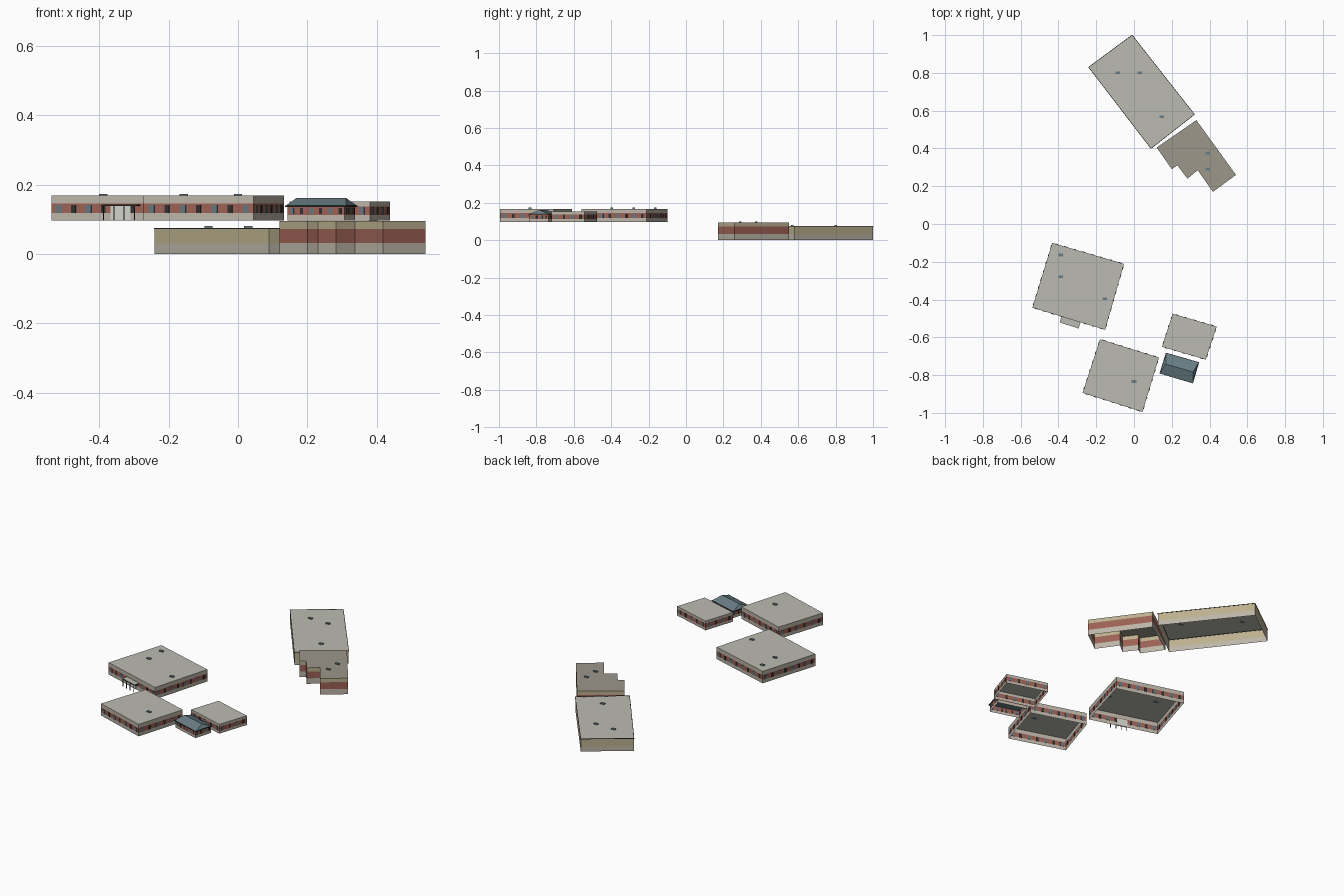
import bpy, bmesh, math
from mathutils import Vector, Matrix

cube = bpy.data.objects.get("Cube")
if cube:
    bpy.data.objects.remove(cube, do_unlink=True)


def mat(name, r, g, b):
    m = bpy.data.materials.new(name)
    m.use_nodes = True
    m.diffuse_color = (r, g, b, 1)
    m.node_tree.nodes["Principled BSDF"].inputs["Base Color"].default_value = (r, g, b, 1)
    return m


STONE = mat("pale stone", 0.50, 0.46, 0.39)
BRICK = mat("red brick", 0.33, 0.12, 0.09)
TAN = mat("tan wall", 0.50, 0.43, 0.27)
ROOF = mat("grey roof", 0.50, 0.50, 0.45)
BROWN = mat("brown roof", 0.34, 0.31, 0.26)
SLATE = mat("slate blue", 0.14, 0.21, 0.23)
GLASS = mat("window glass", 0.13, 0.18, 0.20)
DARK = mat("dark trim", 0.03, 0.03, 0.03)
WHITE = mat("white entrance", 0.65, 0.65, 0.60)


def finish(name, bm, mats):
    me = bpy.data.meshes.new(name)
    bm.to_mesh(me)
    bm.free()
    for m in mats:
        me.materials.append(m)
    ob = bpy.data.objects.new(name, me)
    bpy.context.collection.objects.link(ob)
    return ob


def add_box(bm, centre, size, angle=0.0, index=0):
    m = (Matrix.Translation(centre) @ Matrix.Rotation(angle, 4, 'Z')
         @ Matrix.Diagonal((*size, 1)))
    verts = bmesh.ops.create_cube(bm, size=1, matrix=m)["verts"]
    for f in {f for v in verts for f in v.link_faces}:
        f.material_index = index


def building(name, corners, levels, bands, roof=None):
    """Banded walls around a counter-clockwise outline, open below."""
    bm = bmesh.new()
    rings = [[bm.verts.new((x, y, z)) for x, y in corners] for z in levels]
    n = len(corners)
    for k in range(len(bands)):
        for i in range(n):
            j = (i + 1) % n
            f = bm.faces.new((rings[k][i], rings[k][j], rings[k + 1][j], rings[k + 1][i]))
            f.material_index = k
    if roof:
        bm.faces.new(rings[-1]).material_index = len(bands)
    return finish(name, bm, bands + ([roof] if roof else []))


def edges(corners):
    for i, a in enumerate(corners):
        a, b = Vector(a), Vector(corners[(i + 1) % len(corners)])
        d = b - a
        yield a, b, d, math.atan2(d.y, d.x)


def windows(name, corners, spacing, width, z0, z1):
    """Evenly spaced panes on every wall, every second one a dark narrow one."""
    bm = bmesh.new()
    for a, b, d, ang in edges(corners):
        count = max(1, round(d.length / spacing))
        for k in range(count):
            p = a + d * (k + 0.5) / count
            w = width * (0.75 if k % 2 else 1)
            add_box(bm, (p.x, p.y, (z0 + z1) / 2), (w, 0.004, z1 - z0), ang, k % 2)
    finish(name, bm, [GLASS, DARK])


def trim(name, corners, z, height, material):
    bm = bmesh.new()
    for a, b, d, ang in edges(corners):
        p = (a + b) / 2
        add_box(bm, (p.x, p.y, z), (d.length + 0.003, 0.003, height), ang)
    finish(name, bm, [material])


def vents(name, places, z):
    bm = bmesh.new()
    for x, y in places:
        add_box(bm, (x, y, z + 0.002), (0.024, 0.014, 0.007))
    finish(name, bm, [SLATE])


# Long hall at the back
hall = [(-0.01, 1.0), (-0.24, 0.83), (0.09, 0.40), (0.32, 0.58)]
building("long_hall", hall, [0, 0.03, 0.075], [STONE, TAN], ROOF)
trim("long_hall_eave", hall, 0.074, 0.003, DARK)
vents("long_hall_vents", [(-0.085, 0.80), (0.03, 0.80), (0.148, 0.568)], 0.075)

# Stepped annex beside it
annex = [(0.33, 0.55), (0.12, 0.405), (0.20, 0.29), (0.23, 0.31),
         (0.283, 0.24), (0.337, 0.285), (0.418, 0.17), (0.54, 0.26)]
building("stepped_annex", annex, [0, 0.032, 0.072, 0.095], [STONE, BRICK, TAN], BROWN)
vents("annex_vents", [(0.39, 0.375), (0.39, 0.29)], 0.095)

# Raised brick blocks at the front
BASE = 0.097
west = [(-0.433, -0.10), (-0.538, -0.443), (-0.153, -0.56), (-0.053, -0.211)]
south = [(-0.18, -0.61), (-0.272, -0.894), (0.045, -0.995), (0.132, -0.707)]
for label, plan, spots in (
        ("west_block", west, [(-0.388, -0.164), (-0.388, -0.28), (-0.156, -0.396)]),
        ("south_block", south, [(0, -0.834)])):
    building(label, plan, [BASE, 0.118, 0.145, 0.168], [STONE, BRICK, STONE], ROOF)
    windows(label + "_windows", plan, 0.047, 0.018, 0.118, 0.141)
    vents(label + "_vents", spots, 0.168)

east = [(0.205, -0.475), (0.148, -0.65), (0.38, -0.718), (0.438, -0.543)]
building("east_block", east, [BASE, 0.112, 0.137, 0.152], [STONE, BRICK, STONE], ROOF)
windows("east_block_windows", east, 0.045, 0.015, 0.114, 0.136)

# Small lodge with a hipped roof
eave = [(0.17, -0.683), (0.137, -0.79), (0.311, -0.842), (0.343, -0.733)]
mid = sum((Vector(p) for p in eave), Vector((0, 0))) / 4
lodge = [tuple(mid + (Vector(p) - mid) * 0.95) for p in eave]
building("lodge", lodge, [BASE, 0.112, 0.139], [STONE, BRICK])
windows("lodge_windows", lodge, 0.027, 0.011, 0.115, 0.133)
trim("lodge_eave", eave, 0.138, 0.004, DARK)
bm = bmesh.new()
v = [bm.verts.new((x, y, 0.139)) for x, y in eave]
r = [bm.verts.new((0.168, -0.742, 0.161)), bm.verts.new((0.312, -0.783, 0.161))]
for face in ((v[0], v[1], r[0]), (v[1], v[2], r[1], r[0]),
             (v[2], v[3], r[1]), (v[3], v[0], r[0], r[1])):
    bm.faces.new(face)
bm.faces.new(v[::-1])
finish("lodge_hip_roof", bm, [SLATE])

# Entrance canopy on posts with pale doors behind
canopy = [(-0.385, -0.49), (-0.393, -0.522), (-0.293, -0.553), (-0.283, -0.521)]
building("canopy", canopy, [0.138, 0.143], [DARK], ROOF)
bm = bmesh.new()
front_a, front_b = Vector(canopy[1]), Vector(canopy[2])
for k in range(4):
    p = front_a.lerp(front_b, 0.05 + 0.3 * k)
    add_box(bm, (p.x, p.y, 0.118), (0.003, 0.003, 0.042))
finish("canopy_posts", bm, [DARK])
a, b = Vector(west[1]), Vector(west[2])
d = b - a
p = a.lerp(b, 0.52)
bm = bmesh.new()
add_box(bm, (p.x, p.y, 0.1185), (0.06, 0.008, 0.041), math.atan2(d.y, d.x))
finish("entrance_doors", bm, [WHITE])
